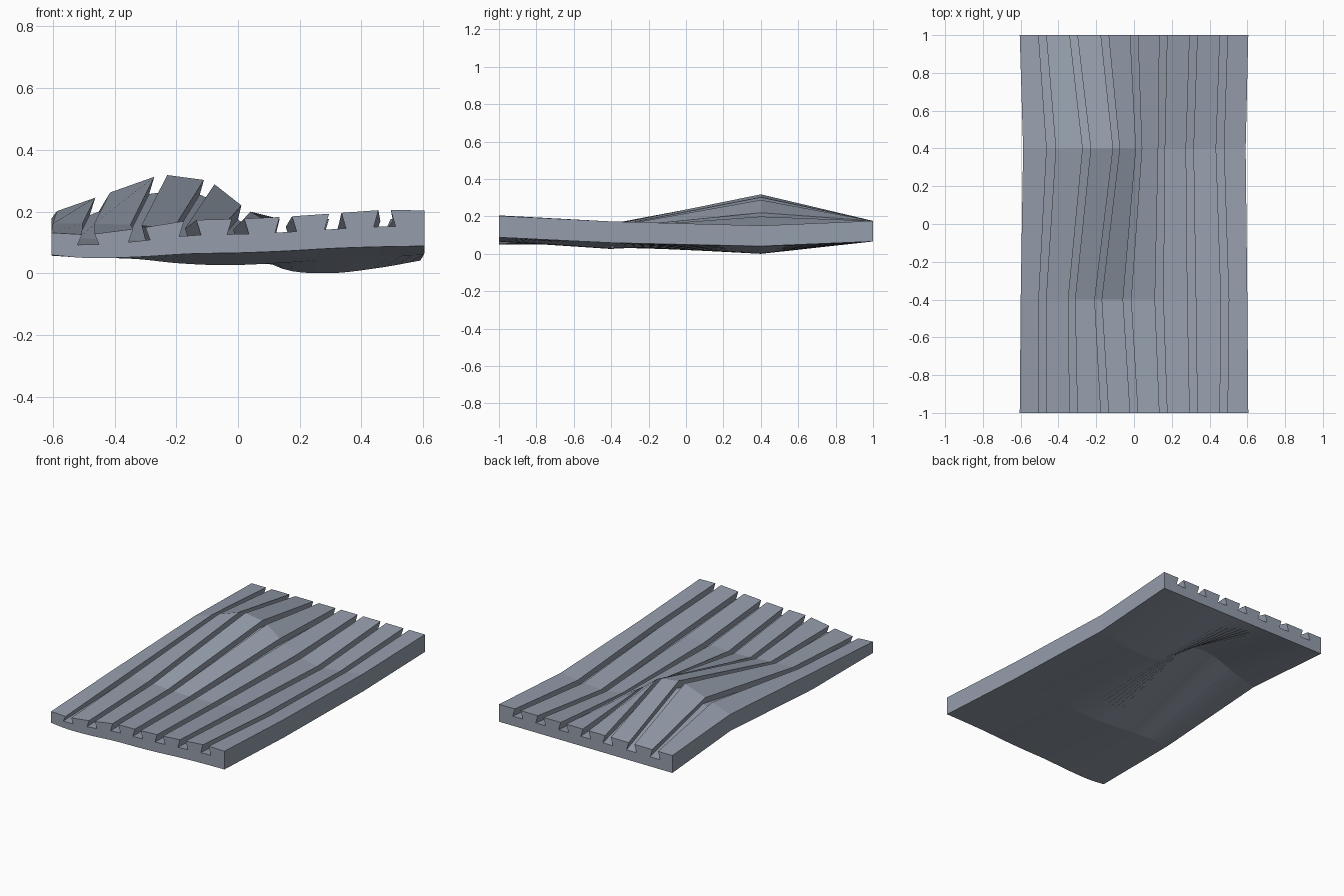
import bpy, bmesh

if "Cube" in bpy.data.objects:
    bpy.data.objects.remove(bpy.data.objects["Cube"])

# Control columns across the board: left edge, seven groove centres, right edge
COLS = [-.605, -.485, -.32, -.155, 0, .155, .315, .475, .605]

# Stations along y: sideways shift, top height and bottom height per column
STATIONS = [
    (-1.0, [0] * 9,
     [.135, .13, .15, .175, .18, .187, .198, .209, .207],
     [.063, .053, .057, .067, .07, .076, .085, .09, .092]),
    (-0.4, [.005, 0, -.01, -.035, -.037, -.022, -.01, .007, -.005],
     [.165, .165, .16, .15, .145, .153, .163, .174, .177],
     [.06, .055, .05, .036, .03, .037, .05, .06, .063]),
    (0.4, [.018, .047, .07, .062, .026, -.01, -.02, -.02, -.014],
     [.205, .257, .32, .30, .213, .147, .12, .135, .155],
     [.10, .145, .205, .185, .09, .018, .004, .021, .045]),
    (1.0, [0] * 9, [.18] * 9, [.07] * 9),
]


def smooth(values, x):
    """Cubic interpolation of column values at x."""
    i = max(k for k in range(8) if COLS[k] <= x or k == 0)
    h = COLS[i + 1] - COLS[i]
    t = (x - COLS[i]) / h

    def slope(k):
        a, b = max(k - 1, 0), min(k + 1, 8)
        return (values[b] - values[a]) / (COLS[b] - COLS[a])
    return ((2*t**3 - 3*t**2 + 1) * values[i] + (t**3 - 2*t**2 + t) * h * slope(i)
            + (3*t**2 - 2*t**3) * values[i + 1] + (t**3 - t**2) * h * slope(i + 1))


# Flat profile (x, height fraction): dovetail grooves on top, fine steps below
profile = [(COLS[0], 1)]
for c in COLS[1:-1]:
    profile += [(c - .02, 1), (c - .035, .55), (c + .035, .55), (c + .02, 1)]
profile.append((COLS[-1], 1))
STEPS = 32
profile += [(COLS[-1] + (COLS[0] - COLS[-1]) * k / STEPS, 0) for k in range(STEPS + 1)]

# Loft the warped profile through the stations
bm = bmesh.new()
rings = []
for y, shift, top, bottom in STATIONS:
    ring = []
    for x, f in profile:
        lo, hi = smooth(bottom, x), smooth(top, x)
        ring.append(bm.verts.new((x + smooth(shift, x), y, lo + (hi - lo) * f)))
    rings.append(ring)
n = len(profile)
for a, b in zip(rings, rings[1:]):
    for i in range(n):
        j = (i + 1) % n
        bm.faces.new((a[i], a[j], b[j], b[i]))
bm.faces.new(rings[0])
bm.faces.new(rings[-1][::-1])
bmesh.ops.recalc_face_normals(bm, faces=bm.faces)

# Rest on the ground
low = min(v.co.z for v in bm.verts)
for v in bm.verts:
    v.co.z -= low

mesh = bpy.data.meshes.new("grooved_board")
bm.to_mesh(mesh)
bm.free()
board = bpy.data.objects.new("grooved_board", mesh)
bpy.context.collection.objects.link(board)

# Slate blue-grey colour
slate = bpy.data.materials.new("slate_grey")
slate.diffuse_color = (.30, .34, .41, 1)
slate.use_nodes = True
slate.node_tree.nodes["Principled BSDF"].inputs["Base Color"].default_value = slate.diffuse_color
mesh.materials.append(slate)
